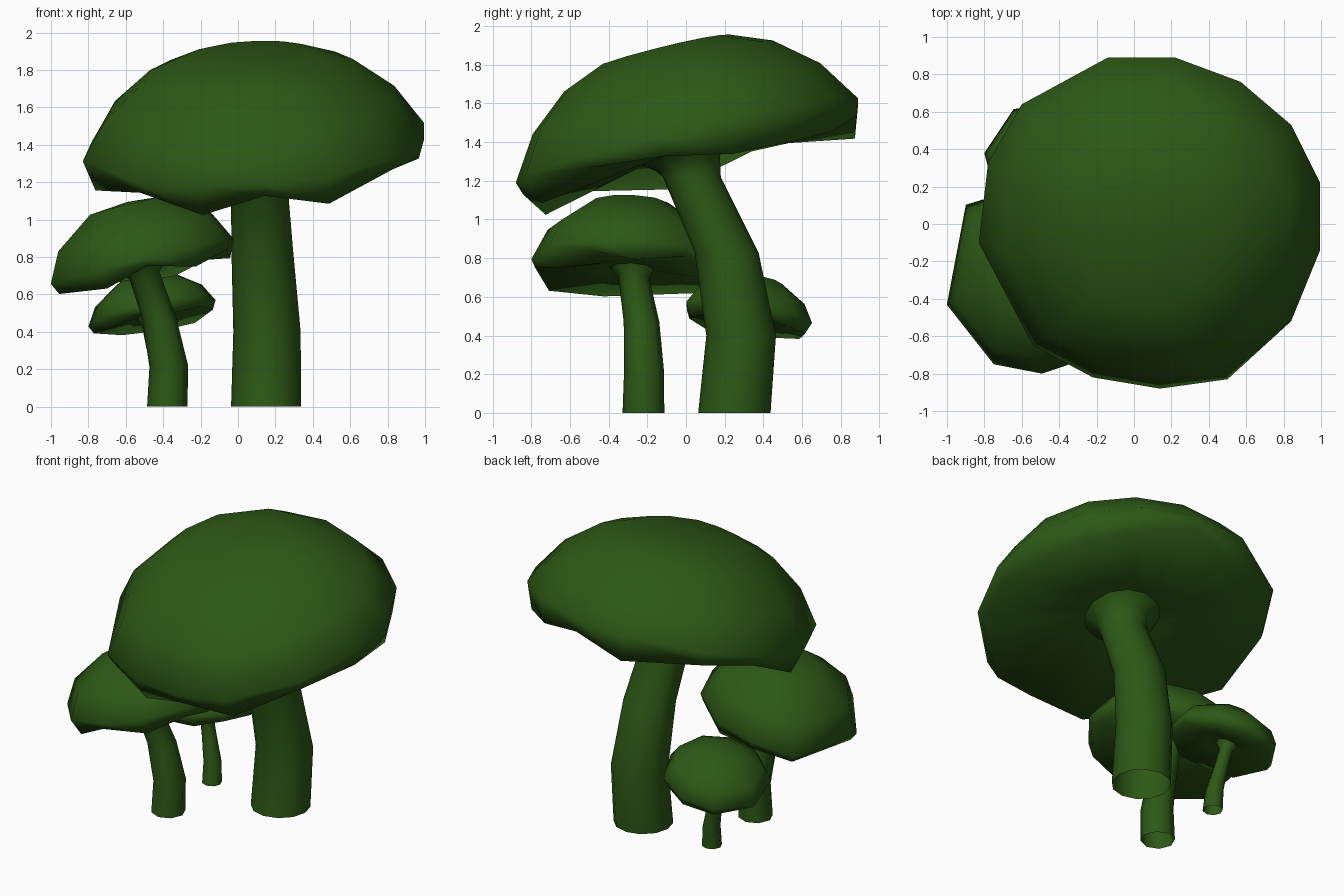
import bpy, bmesh
from math import cos, sin, radians, tau
from mathutils import Vector

if "Cube" in bpy.data.objects:
    bpy.data.objects.remove(bpy.data.objects["Cube"])

green = bpy.data.materials.new("green")
green.diffuse_color = (0.026, 0.098, 0.008, 1)
green.use_nodes = True
green.node_tree.nodes["Principled BSDF"].inputs["Base Color"].default_value = green.diffuse_color


def finish(bm, name):
    bmesh.ops.recalc_face_normals(bm, faces=bm.faces)
    mesh = bpy.data.meshes.new(name)
    bm.to_mesh(mesh)
    bm.free()
    mesh.materials.append(green)
    for p in mesh.polygons:
        p.use_smooth = True
    obj = bpy.data.objects.new(name, mesh)
    bpy.context.collection.objects.link(obj)


def bridge(bm, a, b):
    n = len(a)
    for i in range(n):
        bm.faces.new((a[i], a[(i + 1) % n], b[(i + 1) % n], b[i]))


def stem(name, path, sides, slope):
    """Bent open tube through (x, y, z, radius) rings; the top two rings follow the cap's tilt."""
    bm = bmesh.new()
    rings = []
    for k, (x, y, z, r) in enumerate(path):
        tilt = slope if k >= len(path) - 2 else (0, 0)
        ring = []
        for i in range(sides):
            dx, dy = r * cos(tau * i / sides), r * sin(tau * i / sides)
            ring.append(bm.verts.new((x + dx, y + dy, z + dx * tilt[0] + dy * tilt[1])))
        rings.append(ring)
    for a, b in zip(rings, rings[1:]):
        bridge(bm, a, b)
    finish(bm, name)


def cap(name, center, slope, outline, top, rings, lip, under):
    """Tilted cap. outline: (x, y, lip depth share); rings: (scale, height) down to the rim;
    lip: (scale, depth) of the uneven lower edge; under: underside ring and pole."""
    bm = bmesh.new()
    c = Vector(center)
    normal = Vector((-slope[0], -slope[1], 1)).normalized()
    rim = [Vector((x - c.x, y - c.y, (x - c.x) * slope[0] + (y - c.y) * slope[1]))
           for x, y, _ in outline]
    loops = [[bm.verts.new(c + p * f + normal * h) for p in rim] for f, h in rings]
    loops.append([bm.verts.new(c + p * (1 - (1 - lip[0]) * o[2]) + normal * lip[1] * o[2])
                  for p, o in zip(rim, outline)])
    loops.append([bm.verts.new(c + p * under[0] + normal * under[1]) for p in rim])
    for a, b in zip(loops, loops[1:]):
        bridge(bm, a, b)
    for h, loop in ((top, loops[0]), (under[2], loops[-1])):
        pole = bm.verts.new(c + normal * h)
        for i in range(len(loop)):
            bm.faces.new((loop[i], loop[(i + 1) % len(loop)], pole))
    finish(bm, name)


def polar(cx, cy, pts):
    return [(cx + r * cos(radians(a)), cy + r * sin(radians(a)), d) for a, r, d in pts]


# Large mushroom
stem("large_stem", [(.15, .25, 0, .187), (.155, .285, .4, .18), (.13, .21, .83, .165),
                    (.112, .03, 1.22, .15), (.105, .01, 1.29, .165), (.1, .0, 1.35, .25)],
     12, (.07, .243))
cap("large_cap", (.085, 0, 1.4), (.07, .243),
    [(.995, .22, 1), (.84, .53, 1), (.57, .76, .9), (.22, .89, .5), (-.14, .89, 1),
     (-.6, .64, .5), (-.78, .33, .4), (-.83, -.1, .95), (-.54, -.65, .35), (-.22, -.82, 1),
     (.14, -.88, .4), (.5, -.83, .9), (.84, -.52, .35), (.995, -.14, .6)],
    .505, [(.38, .485), (.61, .4), (.84, .225), (1, 0)], (.935, -.175), (.28, -.06, -.04))

# Medium mushroom
stem("medium_stem", [(-.378, -.22, 0, .108), (-.37, -.217, .22, .103), (-.42, -.23, .47, .092),
                     (-.5, -.27, .7, .08), (-.513, -.28, .755, .12)], 8, (.25, -.03))
cap("medium_cap", (-.51, -.3, .775), (.25, -.03),
    polar(-.51, -.3, [(5, .49, .9), (38, .5, .5), (72, .5, 1), (104, .5, .6), (134, .56, .5),
                      (195, .508, .6), (242, .51, 1), (272, .5, .4), (305, .5, 1),
                      (337, .5, .5)]),
    .33, [(.42, .31), (.84, .16), (1, 0)], (.9, -.105), (.3, -.03, -.02))

# Small mushroom
stem("small_stem", [(-.4, .288, 0, .063), (-.405, .3, .14, .057), (-.44, .315, .3, .047),
                    (-.472, .33, .44, .042), (-.48, .33, .485, .07)], 8, (.2, -.15))
cap("small_cap", (-.46, .32, .505), (.2, -.15),
    polar(-.46, .32, [(3, .34, .7), (45, .34, 1), (82, .335, .9), (122, .347, .7),
                      (170, .345, .6), (215, .34, 1), (250, .335, .6), (288, .335, 1),
                      (325, .34, .7)]),
    .205, [(.45, .185), (.84, .095), (1, 0)], (.9, -.07), (.3, -.02, -.01))
